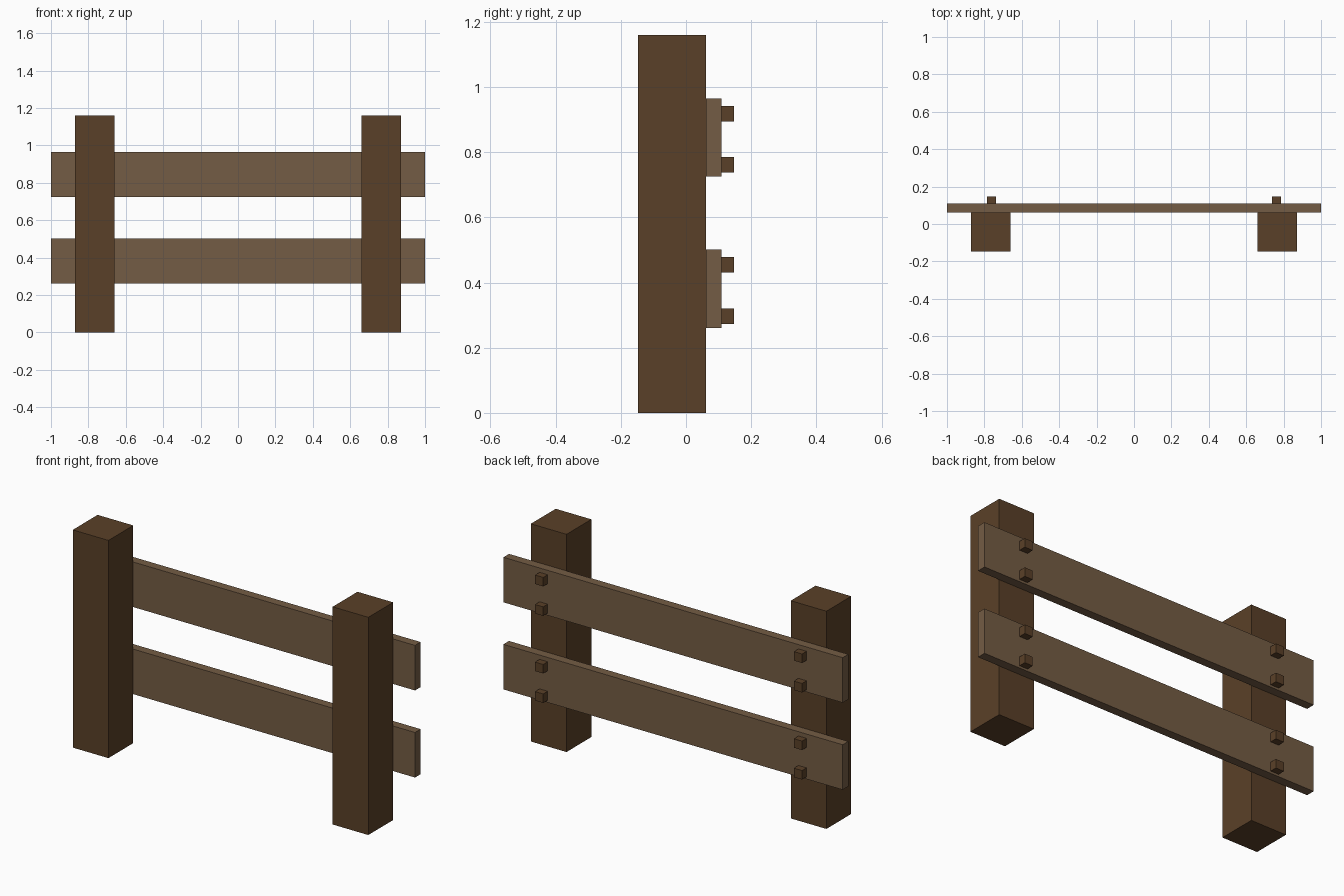
import bpy

if "Cube" in bpy.data.objects:
    bpy.data.objects.remove(bpy.data.objects["Cube"])


def material(name, color):
    m = bpy.data.materials.new(name)
    m.diffuse_color = (*color, 1)
    m.use_nodes = True
    m.node_tree.nodes["Principled BSDF"].inputs["Base Color"].default_value = m.diffuse_color
    return m


DARK = material("dark_wood", (0.102, 0.051, 0.021))
LIGHT = material("light_wood", (0.174, 0.107, 0.058))


def box(name, x, y, z, mat):
    """Box from (min, max) ranges on each axis."""
    ranges = (x, y, z)
    bpy.ops.mesh.primitive_cube_add(size=1, location=[(a + b) / 2 for a, b in ranges])
    ob = bpy.context.object
    ob.name = name
    ob.scale = [b - a for a, b in ranges]
    bpy.ops.object.transform_apply(location=False, rotation=False, scale=True)
    ob.data.materials.append(mat)
    return ob


POST_FRONT, POST_BACK, RAIL_BACK, PEG_BACK = -0.147, 0.062, 0.109, 0.147
POST_X, POST_HALF, PEG_HALF = 0.766, 0.105, 0.024
RAILS = {"lower": 0.381, "upper": 0.845}
sides = (("left", -1), ("right", 1))

# Upright posts
for side, s in sides:
    cx = s * POST_X
    box(f"{side}_post", (cx - POST_HALF, cx + POST_HALF),
        (POST_FRONT, POST_BACK), (0, 1.16), DARK)

for level, cz in RAILS.items():
    # Horizontal rail planks behind the posts
    box(f"{level}_rail", (-1, 1), (POST_BACK, RAIL_BACK),
        (cz - 0.12, cz + 0.12), LIGHT)
    # Square pegs fixing each rail to the posts
    for side, s in sides:
        cx = s * 0.763
        for spot, dz in (("bottom", -0.084), ("top", 0.073)):
            z = cz + dz
            box(f"{level}_{side}_{spot}_peg", (cx - PEG_HALF, cx + PEG_HALF),
                (RAIL_BACK, PEG_BACK), (z - PEG_HALF, z + PEG_HALF), DARK)
